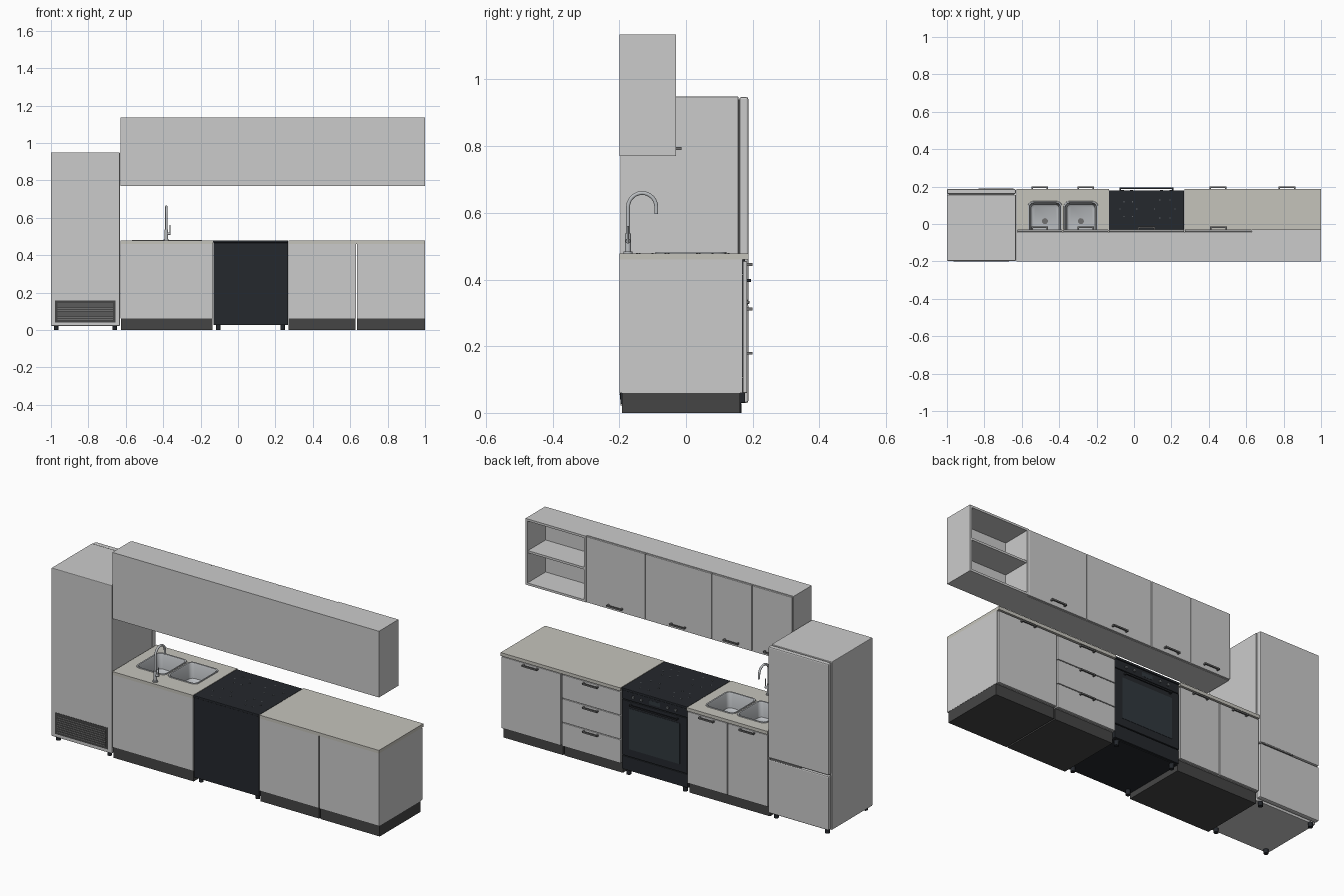
import bpy, bmesh, math
from mathutils import Matrix, Vector

if "Cube" in bpy.data.objects:
    bpy.data.objects.remove(bpy.data.objects["Cube"])


def material(name, rgb):
    m = bpy.data.materials.new(name)
    m.diffuse_color = (*rgb, 1)
    m.use_nodes = True
    m.node_tree.nodes["Principled BSDF"].inputs["Base Color"].default_value = m.diffuse_color
    return m


BLACK = material("black_enamel", (0.018, 0.021, 0.026))
GLASS = material("dark_glass", (0.03, 0.04, 0.048))
MARK = material("hob_marking", (0.12, 0.13, 0.14))
PLINTH = material("dark_plinth", (0.06, 0.06, 0.06))
METAL = material("dark_metal", (0.16, 0.16, 0.16))
STONE = material("worktop_stone", (0.56, 0.55, 0.50))
STEEL = material("steel", (0.50, 0.52, 0.54))


def finish(name, bm, mat=None, bevel=0, smooth=False):
    bmesh.ops.recalc_face_normals(bm, faces=bm.faces)
    me = bpy.data.meshes.new(name)
    bm.to_mesh(me)
    bm.free()
    ob = bpy.data.objects.new(name, me)
    bpy.context.collection.objects.link(ob)
    if mat:
        me.materials.append(mat)
    if bevel:
        b = ob.modifiers.new("bevel", 'BEVEL')
        b.width, b.segments = bevel, 2
    if smooth:
        bpy.ops.object.select_all(action='DESELECT')
        ob.select_set(True)
        bpy.context.view_layer.objects.active = ob
        bpy.ops.object.shade_smooth_by_angle(angle=math.radians(40))
    return ob


# each box is (x0, x1, y0, y1, z0, z1)
def boxes(name, items, mat=None, bevel=0):
    bm = bmesh.new()
    for x0, x1, y0, y1, z0, z1 in items:
        m = Matrix.Translation(((x0 + x1) / 2, (y0 + y1) / 2, (z0 + z1) / 2))
        bmesh.ops.create_cube(bm, size=1, matrix=m @ Matrix.Diagonal((x1 - x0, y1 - y0, z1 - z0, 1)))
    return finish(name, bm, mat, bevel)


# each rod is (centre, radius, length, axis)
def rods(name, items, mat=None):
    bm = bmesh.new()
    for c, r, length, axis in items:
        rot = Vector(axis).to_track_quat('Z', 'Y').to_matrix().to_4x4()
        bmesh.ops.create_cone(bm, cap_ends=True, segments=20, radius1=r, radius2=r,
                              depth=length, matrix=Matrix.Translation(c) @ rot)
    return finish(name, bm, mat, smooth=True)


def rounded_rect(cx, cy, w, d, r, z):
    pts = []
    for i, (sx, sy) in enumerate(((1, 1), (-1, 1), (-1, -1), (1, -1))):
        for k in range(6):
            a = math.pi / 2 * (i + k / 5)
            pts.append((cx + sx * (w / 2 - r) + r * math.cos(a),
                        cy + sy * (d / 2 - r) + r * math.sin(a), z))
    return pts


def loft(name, loops, mat=None, cap_start=False):
    bm = bmesh.new()
    rings = [[bm.verts.new(p) for p in lp] for lp in loops]
    n = len(rings[0])
    for a, b in zip(rings, rings[1:]):
        for i in range(n):
            bm.faces.new((a[i], a[(i + 1) % n], b[(i + 1) % n], b[i]))
    bm.faces.new(rings[-1])
    if cap_start:
        bm.faces.new(rings[0][::-1])
    return finish(name, bm, mat, smooth=True)


def carcass(name, x0, x1, y0, y1, z0, z1, top=True, shelf=False):
    t = 0.012
    items = [(x0, x0 + t, y0, y1, z0, z1), (x1 - t, x1, y0, y1, z0, z1),
             (x0 + t, x1 - t, y0, y0 + t, z0, z1), (x0 + t, x1 - t, y0 + t, y1, z0, z0 + t)]
    if top:
        items.append((x0 + t, x1 - t, y0 + t, y1, z1 - t, z1))
    if shelf:
        zc = (z0 + z1) / 2
        items.append((x0 + t, x1 - t, y0 + t, y1 - 0.004, zc - t / 2, zc + t / 2))
    boxes(name, items)


def handle(name, xc, y, z, half=0.045, mat=METAL):
    boxes(name, [(xc - half, xc + half, y + 0.010, y + 0.017, z - 0.004, z + 0.004),
                 (xc - half, xc - half + 0.008, y - 0.001, y + 0.012, z - 0.004, z + 0.004),
                 (xc + half - 0.008, xc + half, y - 0.001, y + 0.012, z - 0.004, z + 0.004)], mat)


def front(name, x0, x1, z0, z1, y, hz, t=0.012):
    boxes(name, [(x0 + 0.002, x1 - 0.002, y, y + t, z0, z1)], bevel=0.0015)
    handle(name + "_handle", (x0 + x1) / 2, y + t, hz)


# base cabinets with plinths
SINK, DRAWER, DOOR = (-0.627, -0.135), (0.27, 0.63), (0.636, 1.0)
for nm, (a, b) in (("sink_cabinet", SINK), ("drawer_cabinet", DRAWER), ("door_cabinet", DOOR)):
    carcass(nm, a, b, -0.2, 0.17, 0.06, 0.46, top=nm != "sink_cabinet")
    boxes(nm + "_plinth", [(a + 0.001, b - 0.001, -0.192, 0.162, 0, 0.0602)], PLINTH)
mid = sum(SINK) / 2
front("sink_door_left", SINK[0], mid, 0.06, 0.455, 0.171, 0.445)
front("sink_door_right", mid, SINK[1], 0.06, 0.455, 0.171, 0.445)
front("base_door", *DOOR, 0.06, 0.455, 0.171, 0.445)
for i in range(3):
    z0 = 0.06 + i * 0.1325
    front(f"drawer_{i + 1}", *DRAWER, z0, z0 + 0.129, 0.171, z0 + 0.119)

# worktops
boxes("worktop_right", [(0.27, 1.0, -0.2, 0.187, 0.46, 0.478)], STONE)
top = boxes("worktop_sink", [(SINK[0], SINK[1], -0.2, 0.187, 0.46, 0.478)], STONE)

# twin sink basins set into the worktop
for i, cx in enumerate((-0.476, -0.284)):
    cy = 0.015
    cut = loft(f"basin_cutter_{i}", [rounded_rect(cx, cy, 0.172, 0.2, 0.024, z) for z in (0.44, 0.5)],
               cap_start=True)
    cut.hide_render = cut.hide_viewport = True
    md = top.modifiers.new("basin_hole", 'BOOLEAN')
    md.operation, md.solver, md.object = 'DIFFERENCE', 'EXACT', cut
    loft(f"sink_basin_{i}", [rounded_rect(cx, cy, w, d, r, z) for w, d, r, z in (
        (0.184, 0.214, 0.028, 0.478), (0.182, 0.212, 0.028, 0.482), (0.168, 0.198, 0.024, 0.481),
        (0.162, 0.192, 0.022, 0.475), (0.150, 0.180, 0.022, 0.400), (0.130, 0.160, 0.020, 0.392))], STEEL)
    rods(f"sink_drain_{i}", [((cx, cy, 0.393), 0.016, 0.004, (0, 0, 1))], METAL)

# tap: base, lever and swan-neck spout
TX, TY = -0.383, -0.174
rods("tap_base", [((TX, TY, 0.481), 0.014, 0.006, (0, 0, 1)), ((TX, TY, 0.508), 0.009, 0.06, (0, 0, 1)),
                  ((TX + 0.010, TY, 0.515), 0.007, 0.022, (1, 0, 0)),
                  ((TX + 0.020, TY, 0.535), 0.003, 0.05, (0, 0, 1))], STEEL)
path = [(TX, TY, 0.53)]
for k in range(13):
    a = math.pi * (1 - k / 12)
    path.append((TX, TY + 0.0425 + 0.0425 * math.cos(a), 0.617 + 0.0425 * math.sin(a)))
path.append((TX, TY + 0.085, 0.597))
cu = bpy.data.curves.new("tap_spout", 'CURVE')
cu.dimensions, cu.bevel_depth, cu.bevel_resolution, cu.use_fill_caps = '3D', 0.006, 3, True
sp = cu.splines.new('POLY')
sp.points.add(len(path) - 1)
for p, co in zip(sp.points, path):
    p.co = (*co, 1)
sp.use_smooth = True
cu.materials.append(STEEL)
bpy.context.collection.objects.link(bpy.data.objects.new("tap_spout", cu))

# wall cabinets
WALL = [("wall_sink", SINK, 2), ("wall_cooker", (-0.135, 0.27), 1), ("wall_middle", (0.27, 0.632), 1)]
for nm, (a, b), n in WALL:
    carcass(nm + "_cabinet", a, b, -0.2, -0.042, 0.77, 1.135)
    w = (b - a) / n
    for i in range(n):
        front(f"{nm}_door_{i + 1}", a + i * w, a + (i + 1) * w, 0.771, 1.133, -0.0415, 0.793, 0.011)
carcass("open_shelf_cabinet", 0.632, 1.0, -0.2, -0.03, 0.77, 1.135, shelf=True)

# cooker
CX0, CX1 = -0.132, 0.267
boxes("cooker_body", [(CX0, CX1, -0.197, 0.165, 0.027, 0.466)], BLACK)
boxes("cooker_hob", [(CX0 - 0.001, CX1 + 0.001, -0.198, 0.180, 0.466, 0.478)], BLACK, 0.002)
boxes("cooker_control_panel", [(CX0, CX1, 0.165, 0.177, 0.417, 0.465)], BLACK, 0.002)
boxes("oven_door", [(CX0, CX1, 0.165, 0.178, 0.108, 0.413)], BLACK, 0.002)
boxes("oven_window", [(CX0 + 0.045, CX1 - 0.045, 0.177, 0.1795, 0.15, 0.375)], GLASS)
boxes("cooker_drawer", [(CX0, CX1, 0.165, 0.177, 0.03, 0.104)], BLACK, 0.002)
handle("oven_handle", 0.0675, 0.178, 0.397, 0.145, BLACK)
rods("cooker_knobs", [((0.0675 + s * d, 0.179, 0.441), 0.008, 0.008, (0, 1, 0))
                      for s in (-1, 1) for d in (0.08, 0.13)], MARK)
boxes("cooker_display", [(0.035, 0.10, 0.176, 0.178, 0.43, 0.452)], GLASS)
marks = []
for bx, by, r in ((-0.03, 0.08, 0.045), (0.165, 0.08, 0.055), (-0.03, -0.1, 0.055), (0.165, -0.1, 0.045)):
    for k in range(6):
        a = math.pi / 3 * k
        x, y = bx + r * math.cos(a), by + r * math.sin(a)
        marks.append((x - 0.003, x + 0.003, y - 0.003, y + 0.003, 0.4775, 0.479))
boxes("hob_markings", marks, MARK)
rods("cooker_feet", [((x, y, 0.014), 0.012, 0.028, (0, 0, 1))
                     for x in (-0.105, 0.24) for y in (-0.17, 0.155)], BLACK)

# fridge
FX0, FX1 = -1.0, -0.632
boxes("fridge_body", [(FX0, FX1, -0.197, 0.157, 0.022, 0.949)], bevel=0.003)
boxes("fridge_lower_door", [(FX0, FX1, 0.160, 0.187, 0.03, 0.328)], bevel=0.006)
boxes("fridge_upper_door", [(FX0, FX1, 0.160, 0.187, 0.334, 0.947)], bevel=0.006)
boxes("fridge_door_seal", [(FX0 + 0.01, FX1 - 0.01, 0.156, 0.162, 0.04, 0.94)], METAL)
boxes("fridge_grip", [(FX1 - 0.20, FX1 - 0.012, 0.178, 0.190, 0.327, 0.337)], METAL, 0.002)
rods("fridge_feet", [((x, y, 0.012), 0.012, 0.024, (0, 0, 1))
                     for x in (-0.972, -0.66) for y in (-0.175, 0.155)], BLACK)

# rear ventilation grille of the fridge
boxes("fridge_vent_panel", [(-0.978, -0.654, -0.1985, -0.19, 0.04, 0.158)], PLINTH)
boxes("fridge_vent_slats", [(-0.965, -0.667, -0.2, -0.195, 0.053 + i * 0.012, 0.058 + i * 0.012)
                            for i in range(8)], METAL)
